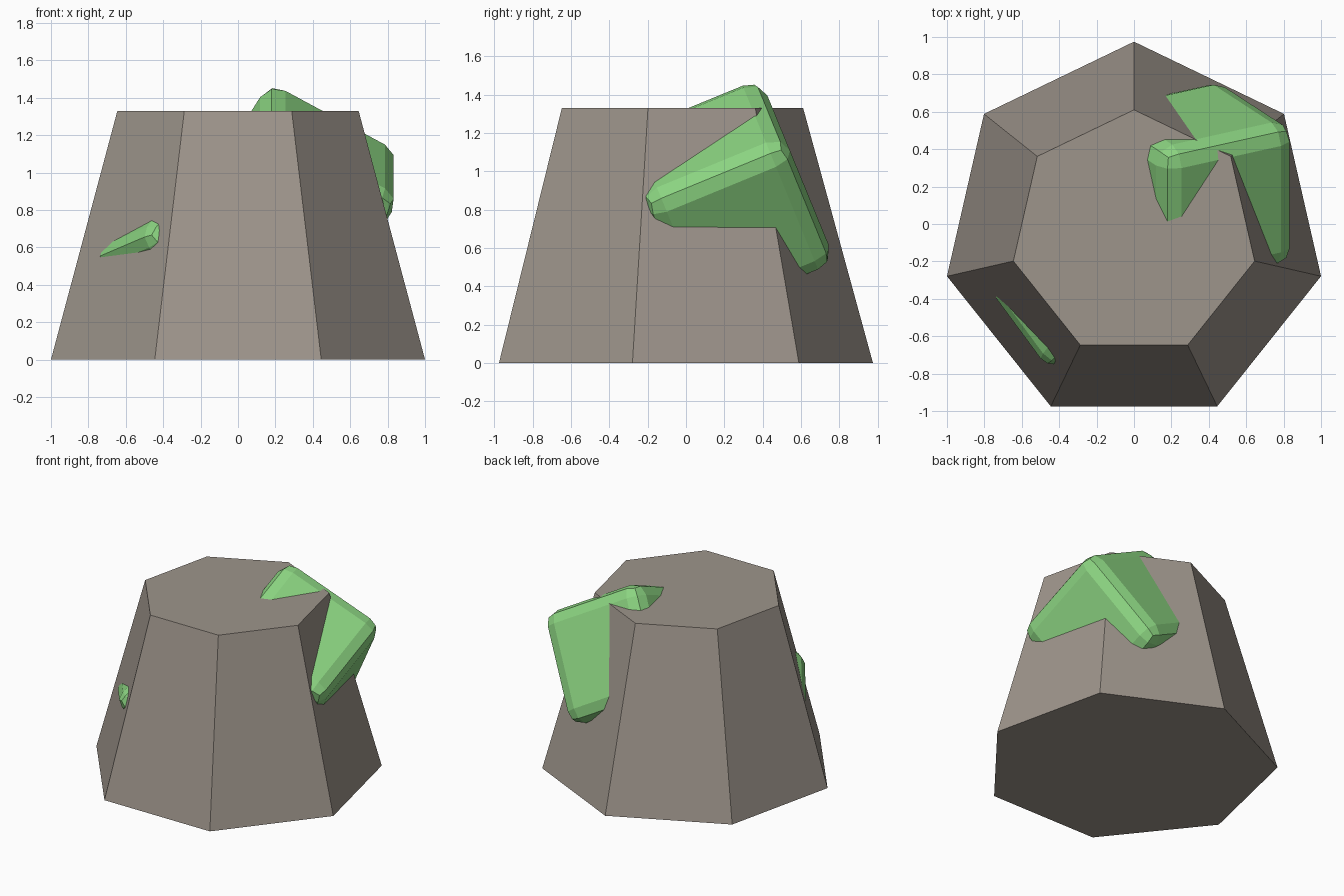
import bpy, math
from mathutils import Matrix, Vector

if "Cube" in bpy.data.objects:
    bpy.data.objects.remove(bpy.data.objects["Cube"])


def paint(obj, name, rgb):
    mat = bpy.data.materials.new(name)
    mat.diffuse_color = (*rgb, 1)
    mat.use_nodes = True
    mat.node_tree.nodes["Principled BSDF"].inputs["Base Color"].default_value = mat.diffuse_color
    obj.data.materials.append(mat)


def moss_block(name, center, axes, side, bevel):
    """Tilted, bevelled cube half sunk into the rock."""
    rot = Matrix([a.normalized() for a in axes]).transposed()
    bpy.ops.mesh.primitive_cube_add(size=side)
    obj = bpy.context.object
    obj.name = name
    obj.matrix_world = Matrix.Translation(center) @ rot.to_4x4()
    mod = obj.modifiers.new("bevel", 'BEVEL')
    mod.width, mod.segments = bevel, 2
    paint(obj, name, (0.26, 0.66, 0.22))
    return obj


# Seven-sided tapered rock
bpy.ops.mesh.primitive_cone_add(vertices=7, radius1=1.0257, radius2=0.6615,
                                depth=1.33, location=(0, -0.051, 0.665))
rock = bpy.context.object
rock.name = "rock"
paint(rock, "rock_stone", (0.34, 0.30, 0.26))

# Large moss block, its corner showing over the top and the right and back faces
a = Vector((0.863, 0.192, -0.466))
c = Vector((0, 0.925, 0.38))
d = a.cross(c).normalized()
if d.z < 0:
    d = -d
moss_block("large_moss", -0.085 * a + 0.515 * c + 0.77 * d,
           (c, d, c.cross(d)), 0.815, 0.1)

# Small moss block, one edge showing on the front left face
e1 = Vector((-0.575, 0.780, -0.246)).normalized()
m = Vector((0.759, 0.605, -0.239))
m = (m - m.dot(e1) * e1).normalized()
w = e1.cross(m)
if w.z < 0:
    w = -w
t = math.radians(55)
e2 = math.cos(t) * m + math.sin(t) * w
e3 = math.sin(t) * m - math.cos(t) * w
side, bevel = 0.57, 0.08
corner = Vector((-0.50, -0.72, 0.65)) - bevel * e1 - 0.41 * bevel * m
moss_block("small_moss", corner + side / 2 * (e1 + e2 + e3),
           (e1, e2, e1.cross(e2)), side, bevel)
